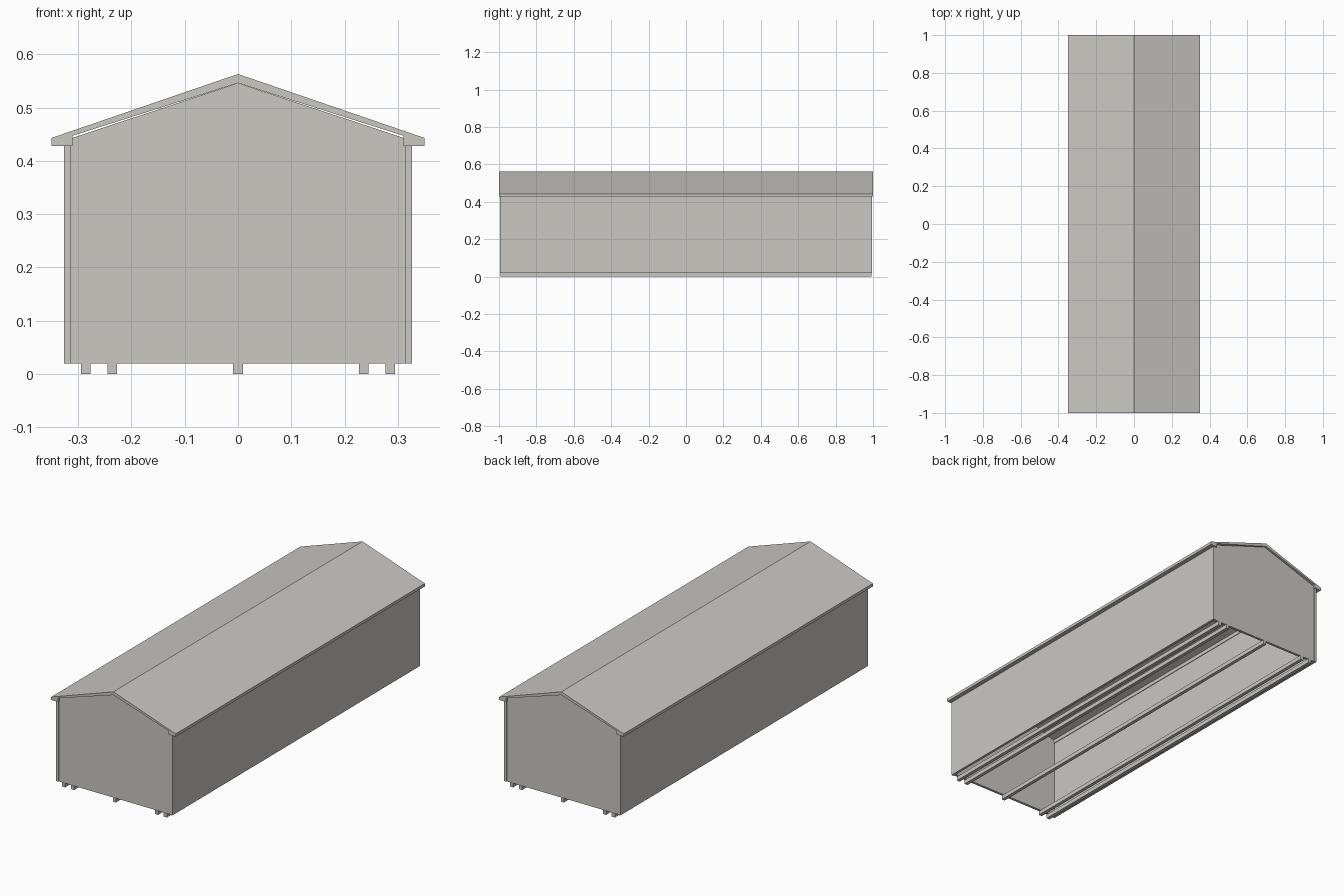
import bpy, bmesh

if "Cube" in bpy.data.objects:
    bpy.data.objects.remove(bpy.data.objects["Cube"])

grey = bpy.data.materials.new("warm light grey")
grey.diffuse_color = (0.59, 0.58, 0.545, 1)
grey.use_nodes = True
grey.node_tree.nodes["Principled BSDF"].inputs["Base Color"].default_value = grey.diffuse_color


def extrude_profile(name, points, y0, y1):
    """Solid made by sweeping an x-z outline from y0 to y1."""
    bm = bmesh.new()
    face = bm.faces.new([bm.verts.new((x, y0, z)) for x, z in points])
    swept = bmesh.ops.extrude_face_region(bm, geom=[face])["geom"]
    verts = [v for v in swept if isinstance(v, bmesh.types.BMVert)]
    bmesh.ops.translate(bm, verts=verts, vec=(0, y1 - y0, 0))
    bmesh.ops.recalc_face_normals(bm, faces=bm.faces)
    mesh = bpy.data.meshes.new(name)
    bm.to_mesh(mesh)
    bm.free()
    mesh.materials.append(grey)
    obj = bpy.data.objects.new(name, mesh)
    bpy.context.collection.objects.link(obj)
    return obj


def rect(x0, x1, z0, z1):
    return [(x0, z0), (x1, z0), (x1, z1), (x0, z1)]


# Pitched roof with thick eaves
half = [(0.35, 0.443), (0.35, 0.428), (0.311, 0.428), (0.311, 0.447)]
roof = [(0, 0.563)] + half + [(0, 0.546)] + [(-x, z) for x, z in reversed(half)]
extrude_profile("roof", roof, -1, 1)

# Long side walls, open underneath
for side, s in (("right", 1), ("left", -1)):
    extrude_profile(side + "_wall", rect(s * 0.314, s * 0.327, 0.02, 0.43), -0.994, 0.994)

# Gable end walls, set just inside the side wall ends
gable = [(-0.314, 0.02), (0.314, 0.02), (0.314, 0.428), (0.311, 0.443),
         (0, 0.546), (-0.311, 0.443), (-0.314, 0.428)]
extrude_profile("front_gable", gable, -0.990, -0.977)
extrude_profile("back_gable", gable, 0.977, 0.990)

# Floor runners
for i, x in enumerate((-0.286, -0.236, 0, 0.236, 0.286)):
    extrude_profile(f"runner_{i + 1}", rect(x - 0.009, x + 0.009, 0, 0.021), -0.992, 0.992)
